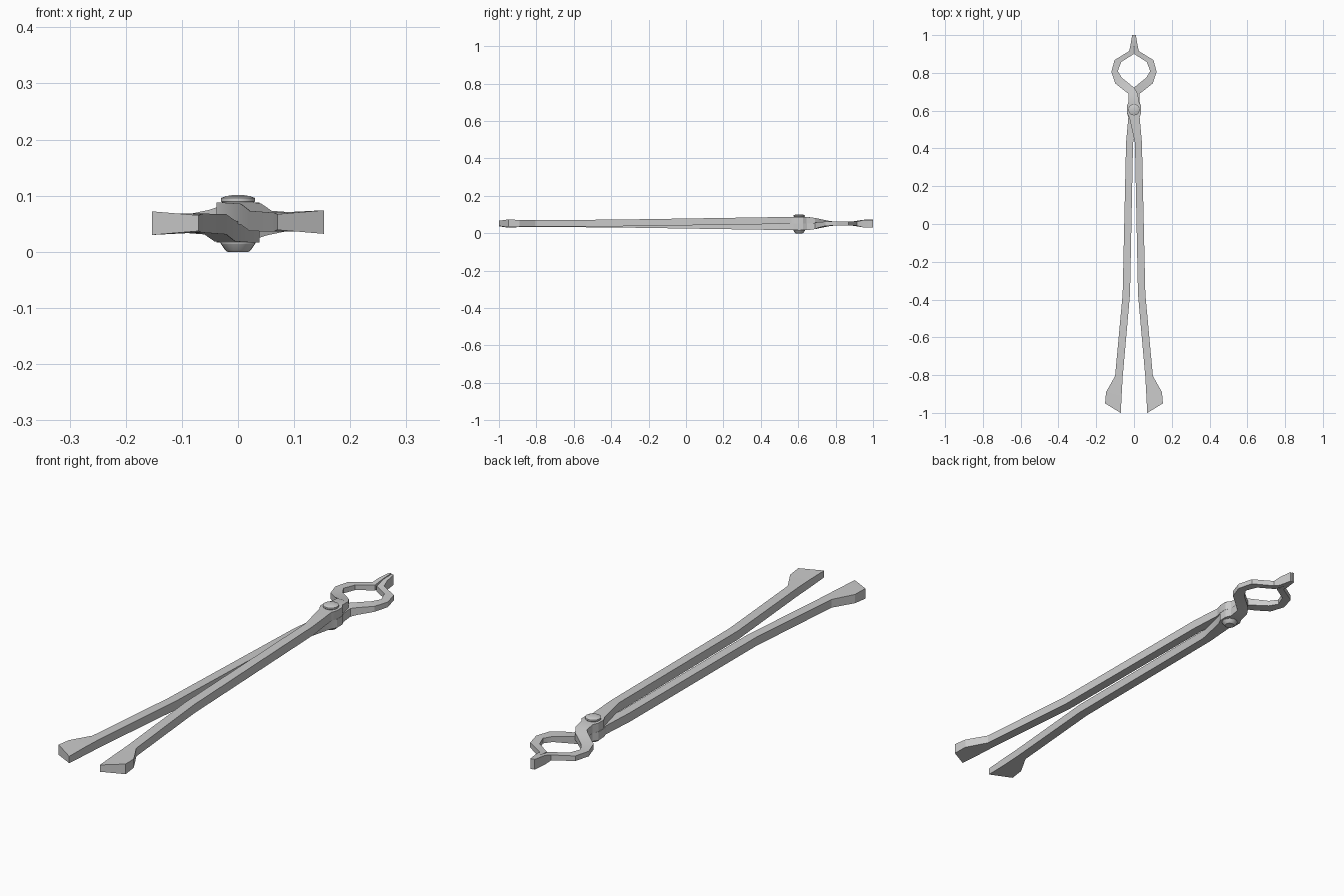
import bpy, bmesh, math

CZ = 0.052  # height of the plane the two halves are mirrored about

# left x, left y, right x, right y, centre z, left thickness, right thickness
STATIONS = [
    (0.070, -1.000, 0.153, -0.950, 0.053, 0.028, 0.042),   # flared grip end
    (0.065, -0.900, 0.148, -0.890, 0.053, 0.033, 0.036),
    (0.060, -0.810, 0.100, -0.805, 0.053, 0.034, 0.034),
    (0.021, -0.370, 0.060, -0.370, 0.055, 0.036, 0.036),   # long handle
    (0.005, 0.430, 0.042, 0.430, 0.067, 0.037, 0.037),
    (-0.025, 0.565, 0.030, 0.565, 0.070, 0.035, 0.035),    # pivot boss
    (-0.038, 0.590, 0.038, 0.590, 0.070, 0.035, 0.035),
    (-0.038, 0.625, 0.038, 0.625, 0.070, 0.035, 0.035),
    (-0.028, 0.648, 0.026, 0.645, 0.070, 0.035, 0.035),
    (-0.030, 0.690, 0.020, 0.690, 0.065, 0.034, 0.034),    # neck
    (-0.050, 0.705, 0.000, 0.722, 0.060, 0.030, 0.030),
    (-0.100, 0.745, -0.065, 0.775, 0.053, 0.023, 0.023),   # bowed jaw
    (-0.120, 0.805, -0.086, 0.810, 0.052, 0.021, 0.021),
    (-0.103, 0.868, -0.067, 0.858, 0.052, 0.021, 0.021),
    (-0.026, 0.915, -0.004, 0.898, 0.053, 0.022, 0.022),
    (-0.019, 0.945, -0.001, 0.945, 0.053, 0.038, 0.038),   # tip pad
    (-0.010, 1.000, -0.001, 1.000, 0.053, 0.042, 0.042),
]


def finish(bm, name, angle):
    bmesh.ops.recalc_face_normals(bm, faces=bm.faces)
    mesh = bpy.data.meshes.new(name)
    bm.to_mesh(mesh)
    bm.free()
    ob = bpy.data.objects.new(name, mesh)
    bpy.context.collection.objects.link(ob)
    bpy.ops.object.select_all(action='DESELECT')
    ob.select_set(True)
    bpy.context.view_layer.objects.active = ob
    bpy.ops.object.shade_smooth_by_angle(angle=math.radians(angle))
    return ob


def skin(bm, rings):
    n = len(rings[0])
    for a, b in zip(rings, rings[1:]):
        for i in range(n):
            j = (i + 1) % n
            bm.faces.new((a[i], a[j], b[j], b[i]))
    bm.faces.new(rings[0])
    bm.faces.new(rings[-1])


def tong_half(name, s):
    # s = -1 turns the half over about the long axis
    bm = bmesh.new()
    rings = []
    for xl, yl, xr, yr, z, hl, hr in STATIONS:
        corners = [(xl, yl, z - hl / 2), (xr, yr, z - hr / 2),
                   (xr, yr, z + hr / 2), (xl, yl, z + hl / 2)]
        rings.append([bm.verts.new((s * x, y, CZ + s * (h - CZ))) for x, y, h in corners])
    skin(bm, rings)
    return finish(bm, name, 20)


def lathe(name, y, profile, n=20):
    bm = bmesh.new()
    rings = [[bm.verts.new((r * math.cos(2 * math.pi * i / n),
                            y + r * math.sin(2 * math.pi * i / n), z))
              for i in range(n)] for r, z in profile]
    skin(bm, rings)
    return finish(bm, name, 30)


# Two crossing halves
tong_half("upper_half", 1)
tong_half("lower_half", -1)

# Rivet: tapered lower head, shank, low domed upper head
lathe("rivet", 0.605, [(0.019, 0.0), (0.023, 0.003), (0.031, 0.015), (0.031, 0.019),
                       (0.020, 0.019), (0.020, 0.086), (0.027, 0.086), (0.030, 0.090),
                       (0.030, 0.096), (0.022, 0.099), (0.010, 0.101)])
